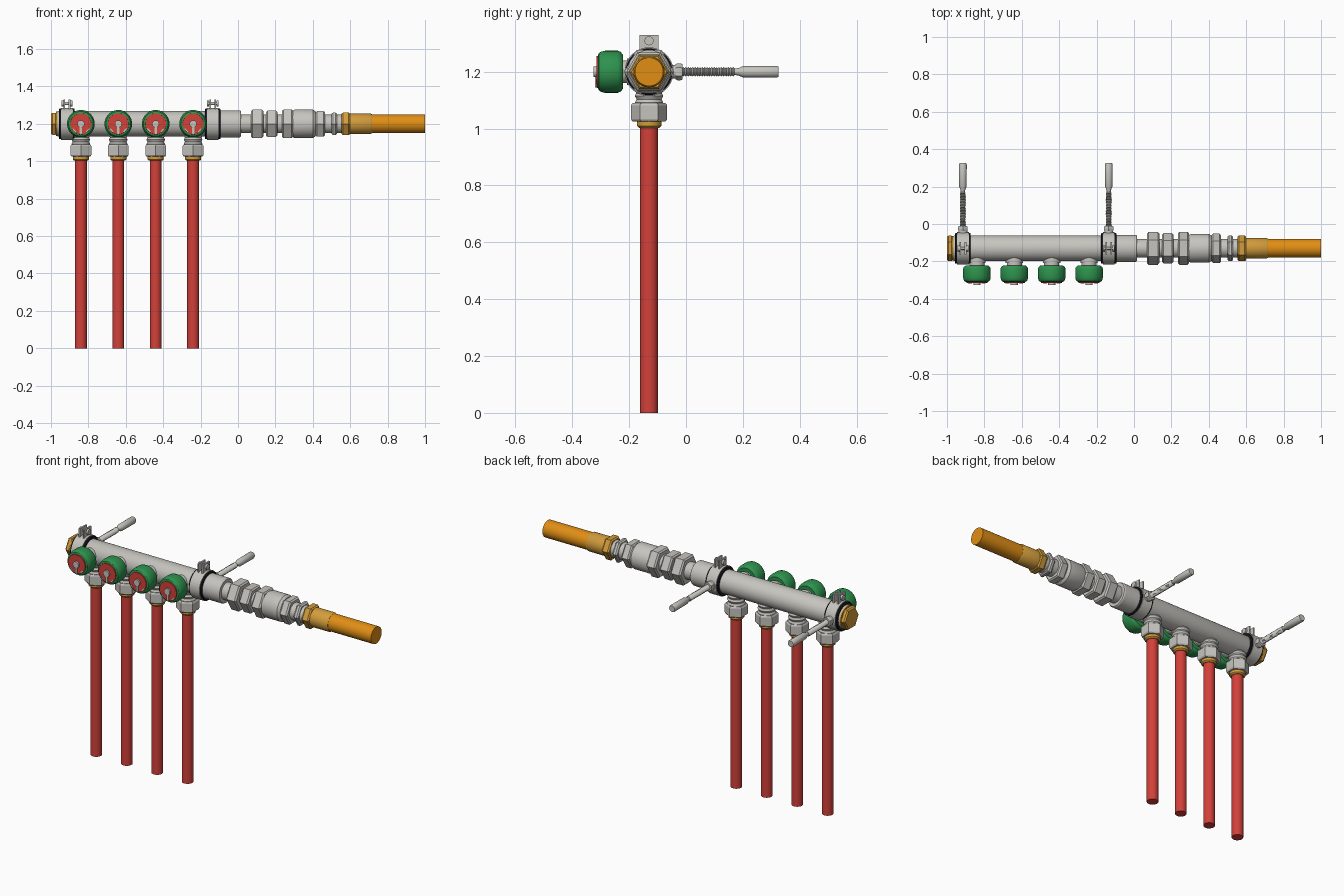
import bpy, bmesh, math
from mathutils import Vector, Matrix

if "Cube" in bpy.data.objects:
    bpy.data.objects.remove(bpy.data.objects["Cube"])

def material(name, rgb):
    m = bpy.data.materials.new(name)
    m.diffuse_color = (*rgb, 1)
    m.use_nodes = True
    m.node_tree.nodes["Principled BSDF"].inputs["Base Color"].default_value = m.diffuse_color
    return m

STEEL = material("pale steel", (0.56, 0.55, 0.515))
RED = material("red", (0.65, 0.052, 0.042))
GREEN = material("green", (0.027, 0.29, 0.076))
ORANGE = material("orange pipe", (0.75, 0.27, 0.007))
BRASS = material("brass", (0.65, 0.335, 0.045))
RUBBER = material("black rubber", (0.012, 0.013, 0.02))

AY, AZ = -0.13, 1.2          # main axis of the manifold
AXES = {'x': (Vector((1, 0, 0)), Vector((0, 1, 0)), Vector((0, 0, 1))),
        'y': (Vector((0, 1, 0)), Vector((0, 0, 1)), Vector((1, 0, 0))),
        'z': (Vector((0, 0, 1)), Vector((0, 1, 0)), Vector((-1, 0, 0)))}

def finish(name, bm, mat):
    bmesh.ops.recalc_face_normals(bm, faces=bm.faces)
    me = bpy.data.meshes.new(name)
    bm.to_mesh(me)
    bm.free()
    me.materials.append(mat)
    ob = bpy.data.objects.new(name, me)
    bpy.context.collection.objects.link(ob)
    bpy.ops.object.select_all(action='DESELECT')
    ob.select_set(True)
    bpy.context.view_layer.objects.active = ob
    bpy.ops.object.shade_smooth_by_angle()
    return ob

def lathe(name, axis, origin, profile, mat, sides=40):
    """Solid of revolution; profile is (distance along axis, radius)."""
    a, u, v = AXES[axis]
    o = Vector(origin)
    bm = bmesh.new()
    rings = []
    for t, r in profile:
        rings.append([bm.verts.new(o + a * t + r * (u * math.cos(k) + v * math.sin(k)))
                      for k in (2 * math.pi * i / sides for i in range(sides))])
    for p, q in zip(rings, rings[1:]):
        for i in range(sides):
            j = (i + 1) % sides
            bm.faces.new((p[i], p[j], q[j], q[i]))
    bm.faces.new(rings[0])
    bm.faces.new(rings[-1])
    return finish(name, bm, mat)

def hexnut(name, axis, origin, t0, t1, r, mat):
    c = 0.008
    return lathe(name, axis, origin, [(t0, r * .9), (t0 + c, r), (t1 - c, r), (t1, r * .9)], mat, 6)

def box(name, centre, size, mat, roll=0):
    bm = bmesh.new()
    bmesh.ops.create_cube(bm, size=1)
    bm.transform(Matrix.Translation(centre) @ Matrix.Rotation(roll, 4, 'Y') @ Matrix.Diagonal((*size, 1)))
    return finish(name, bm, mat)

def thread(t0, t1, r_in, r_out, n):
    s = (t1 - t0) / n
    pts = []
    for i in range(n):
        pts += [(t0 + i * s, r_in), (t0 + (i + .5) * s, r_out)]
    return pts + [(t1, r_in)]

O = (0, AY, AZ)

# manifold body and its thicker right end
lathe("manifold_body", 'x', O, [(-.965, .066), (-.96, .068), (-.05, .068)], STEEL)
lathe("manifold_socket", 'x', O, [(-.1, .072), (.01, .072), (.016, .068)], STEEL)

# brass end cap
lathe("end_cap_flange", 'x', O, [(-.972, .066), (-.95, .066)], BRASS)
hexnut("end_cap_hex", 'x', O, -1.0, -.968, .068, BRASS)

# union and ball fittings on the right
lathe("fitting_core", 'x', O, [(.01, .05), (.56, .05)], STEEL)
for i, (a, b, r) in enumerate([(.07, .135, .088), (.15, .21, .081), (.235, .295, .088),
                               (.415, .465, .079), (.5, .53, .069)]):
    hexnut(f"union_nut_{i + 1}", 'x', O, a, b, r, STEEL)
lathe("union_sleeve", 'x', O, [(.29, .07), (.305, .077), (.4, .077), (.415, .066)], STEEL)

# brass adaptor and orange supply pipe
hexnut("adaptor_hex", 'x', O, .553, .6, .069, BRASS)
lathe("adaptor_sleeve", 'x', O, [(.595, .055), (.708, .055), (.716, .051)], BRASS)
lathe("supply_pipe", 'x', O, [(.7, .05), (1.0, .05)], ORANGE)

# four outlets: valve knob in front, red pipe below
for n in range(4):
    x = -.84 + .2 * n
    V = (x, 0, AZ)
    lathe(f"valve_neck_{n}", 'y', V, [(-.24, .04), (-.208, .04), (-.208, .046), (-.14, .046)], STEEL)
    lathe(f"valve_knob_{n}", 'y', V, [(-.309, .06), (-.306, .066), (-.298, .071), (-.285, .074),
                                      (-.24, .074), (-.23, .07), (-.222, .06)], GREEN)
    lathe(f"knob_face_{n}", 'y', V, [(-.315, .056), (-.3, .057)], RED)
    lathe(f"pointer_hub_{n}", 'y', V, [(-.325, .019), (-.31, .019)], STEEL, 24)
    box(f"pointer_stem_{n}", (x, -.316, AZ - .03), (.013, .01, .05), STEEL)
    for s in (-1, 1):
        box(f"dial_mark_{n}_{s}", (x + s * .036, -.314, AZ - .034), (.024, .006, .006),
            STEEL, -s * math.pi / 4)

    D = (x, AY, 0)
    lathe(f"outlet_nipple_{n}", 'z', D, thread(1.08, 1.15, .044, .05, 3), STEEL)
    hexnut(f"outlet_nut_{n}", 'z', D, 1.025, 1.09, .064, STEEL)
    lathe(f"outlet_collar_{n}", 'z', D, [(1.003, .036), (1.01, .043), (1.03, .043)], BRASS)
    lathe(f"outlet_pipe_{n}", 'z', D, [(0, .0315), (1.01, .0315)], RED)

# two rubber-lined wall clamps with lugs, bolt, threaded rod and wall plug
for n, x in enumerate((-.915, -.135)):
    C = (x, AY, AZ)
    lathe(f"clamp_lining_{n}", 'x', C, [(-.042, .079), (-.038, .082), (.038, .082), (.042, .079)], RUBBER)
    lathe(f"clamp_band_{n}", 'x', C, [(-.032, .086), (.032, .086)], STEEL)
    for s in (-1, 1):
        box(f"clamp_lug_{n}_{s}", (x + s * .014, AY, 1.302), (.009, .066, .055), STEEL)
    lathe(f"clamp_bolt_{n}", 'x', (x, AY, 1.309),
          [(-.03, .016), (-.019, .016), (-.019, .008), (.019, .008), (.019, .016), (.03, .016)], STEEL, 20)
    R = (x, 0, AZ)
    lathe(f"rod_boss_{n}", 'y', R, [(-.055, .024), (-.03, .024)], STEEL, 24)
    hexnut(f"rod_nut_{n}", 'y', R, -.037, -.012, .03, STEEL)
    lathe(f"threaded_rod_{n}", 'y', R, thread(-.03, .17, .0125, .0165, 24), STEEL, 20)
    lathe(f"wall_plug_{n}", 'y', R, [(.165, .011), (.185, .013), (.2, .02), (.318, .021), (.325, .018)],
          STEEL, 24)
